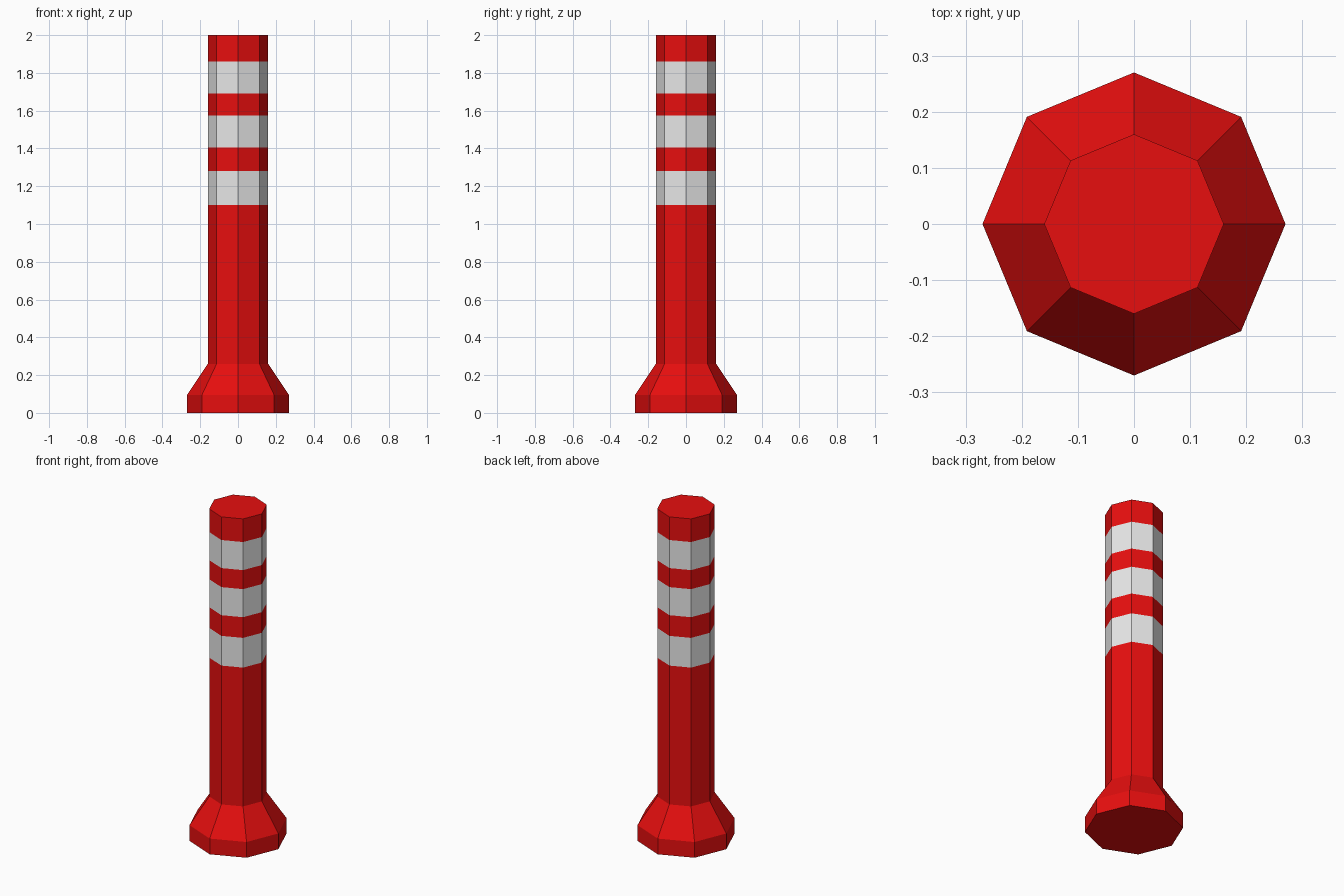
import bpy, bmesh, math

if "Cube" in bpy.data.objects:
    bpy.data.objects.remove(bpy.data.objects["Cube"])

SIDES = 8


def material(name, rgb):
    m = bpy.data.materials.new(name)
    m.diffuse_color = (*rgb, 1.0)
    m.use_nodes = True
    m.node_tree.nodes["Principled BSDF"].inputs["Base Color"].default_value = m.diffuse_color
    return m


red = material("red plastic", (0.8, 0.0045, 0.0045))
white = material("reflective white", (0.8, 0.8, 0.8))

# Profile of the post as (radius, height): foot, flare, then shaft cut at each stripe edge
stripes = [(1.10, 1.28), (1.405, 1.575), (1.69, 1.86)]
profile = [(0.27, 0.0), (0.27, 0.095), (0.16, 0.26)]
profile += [(0.16, z) for s in stripes for z in s] + [(0.16, 2.0)]

# Octagonal rings, bridged with quads and capped at both ends
bm = bmesh.new()
rings = []
for r, z in profile:
    angles = [2 * math.pi * i / SIDES for i in range(SIDES)]
    rings.append([bm.verts.new((r * math.cos(a), r * math.sin(a), z)) for a in angles])
for low, high in zip(rings, rings[1:]):
    for i in range(SIDES):
        j = (i + 1) % SIDES
        bm.faces.new((low[i], low[j], high[j], high[i]))
bm.faces.new(rings[0][::-1])
bm.faces.new(rings[-1])

# White stripes by height
for f in bm.faces:
    z = f.calc_center_median().z
    f.material_index = int(any(a < z < b for a, b in stripes))

mesh = bpy.data.meshes.new("bollard_post")
bm.to_mesh(mesh)
bm.free()
mesh.materials.append(red)
mesh.materials.append(white)
bpy.context.collection.objects.link(bpy.data.objects.new("bollard_post", mesh))
